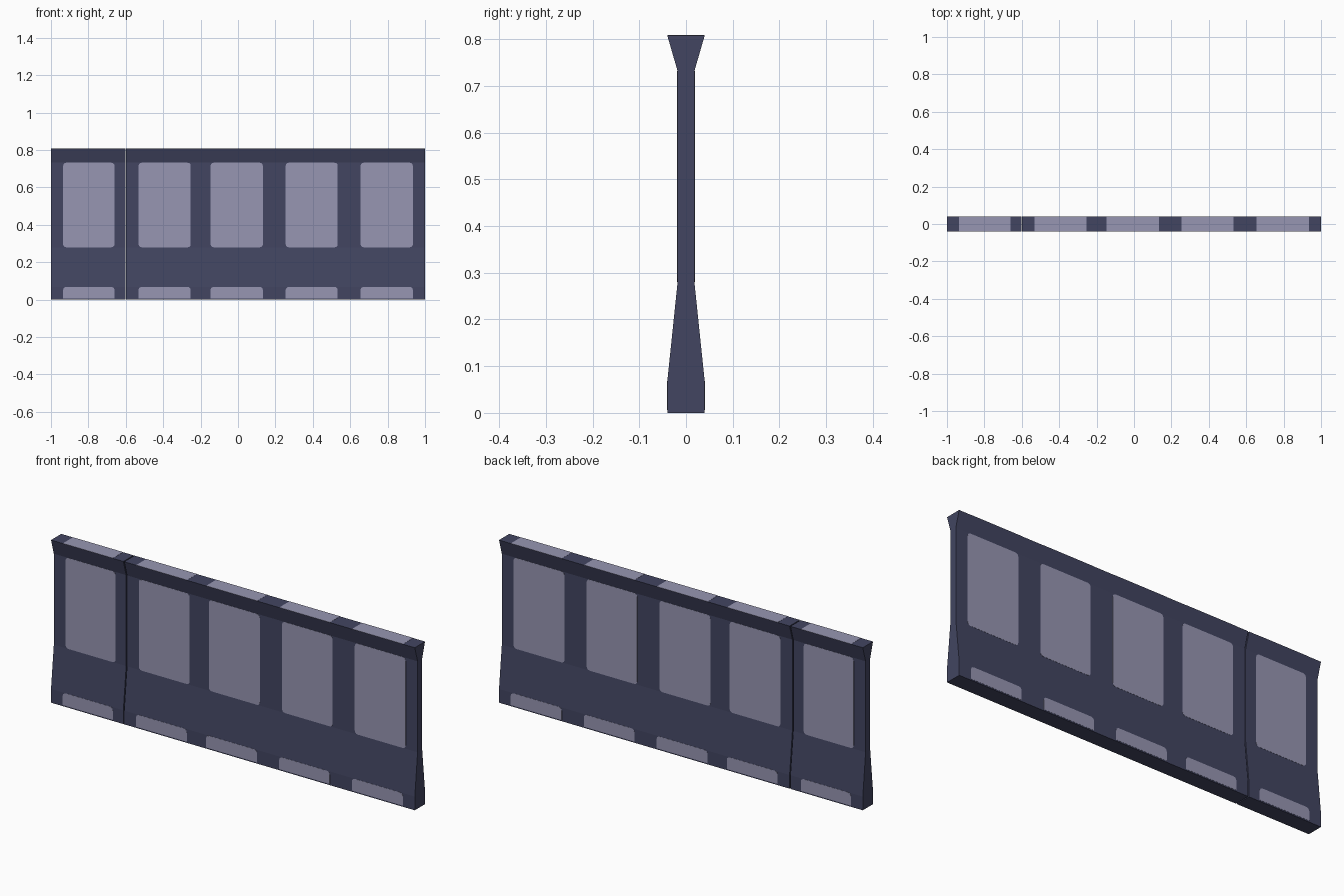
import bpy, bmesh, math

if "Cube" in bpy.data.objects:
    bpy.data.objects.remove(bpy.data.objects["Cube"])

def material(name, rgb):
    m = bpy.data.materials.new(name)
    lin = [(c / 255 / 12.92 if c < 10 else ((c / 255 + 0.055) / 1.055) ** 2.4) for c in rgb]
    m.diffuse_color = (*lin, 1)
    m.use_nodes = True
    m.node_tree.nodes["Principled BSDF"].inputs["Base Color"].default_value = m.diffuse_color
    return m

DARK = material("dark slate", (66, 69, 97))
LIGHT = material("pale lavender grey", (151, 150, 178))

NECK, FLARE, HEIGHT = 0.018, 0.04, 0.808
HALF = [(FLARE, 0), (FLARE, 0.068), (NECK, 0.28), (NECK, 0.732), (FLARE, HEIGHT)]
PANELS = [(-0.935, -0.66), (-0.532, -0.253), (-0.147, 0.133), (0.255, 0.533), (0.655, 0.935)]
SKIN = 0.0008

def prism(name, outline, direction, mat):
    """Closed solid: a flat outline of 3D points pushed along a direction."""
    bm = bmesh.new()
    face = bm.faces.new([bm.verts.new(p) for p in outline])
    ext = bmesh.ops.extrude_face_region(bm, geom=[face], use_keep_orig=True)
    moved = [v for v in ext["geom"] if isinstance(v, bmesh.types.BMVert)]
    bmesh.ops.translate(bm, verts=moved, vec=direction)
    bmesh.ops.recalc_face_normals(bm, faces=bm.faces)
    mesh = bpy.data.meshes.new(name)
    bm.to_mesh(mesh)
    bm.free()
    mesh.materials.append(mat)
    ob = bpy.data.objects.new(name, mesh)
    bpy.context.collection.objects.link(ob)
    return ob

def rounded(x0, x1, z0, z1, r, round_bottom=True):
    """Rectangle in x/z with rounded corners."""
    pts = []
    corners = [(x1, z1, 0, -1, -1), (x0, z1, 90, 1, -1), (x0, z0, 180, 1, 1), (x1, z0, 270, -1, 1)]
    for x, z, start, sx, sz in corners:
        if z == z0 and not round_bottom:
            pts.append((x, z))
            continue
        for k in range(4):
            a = math.radians(start + 30 * k)
            pts.append((x + sx * r + r * math.cos(a), z + sz * r + r * math.sin(a)))
    return pts

# Barrier wall in two lengths, split by a narrow joint
profile = HALF + [(-y, z) for y, z in reversed(HALF)]
for name, x0, x1 in (("short_wall", -1, -0.6025), ("long_wall", -0.5975, 1)):
    prism(name, [(x0, y, z) for y, z in profile], (x1 - x0, 0, 0), DARK)

# Painted panels on both faces, and patches along the top
for i, (x0, x1) in enumerate(PANELS):
    for side, s in (("front", -1), ("back", 1)):
        prism(f"{side}_panel_{i}", [(x, s * NECK, z) for x, z in rounded(x0, x1, 0.28, 0.732, 0.016)],
              (0, s * SKIN, 0), LIGHT)
        prism(f"{side}_foot_patch_{i}",
              [(x, s * FLARE, z) for x, z in rounded(x0, x1, 0.006, 0.068, 0.016, False)],
              (0, s * SKIN, 0), LIGHT)
    prism(f"top_patch_{i}", [(x0, -FLARE, HEIGHT), (x1, -FLARE, HEIGHT), (x1, FLARE, HEIGHT), (x0, FLARE, HEIGHT)],
          (0, 0, SKIN), LIGHT)
